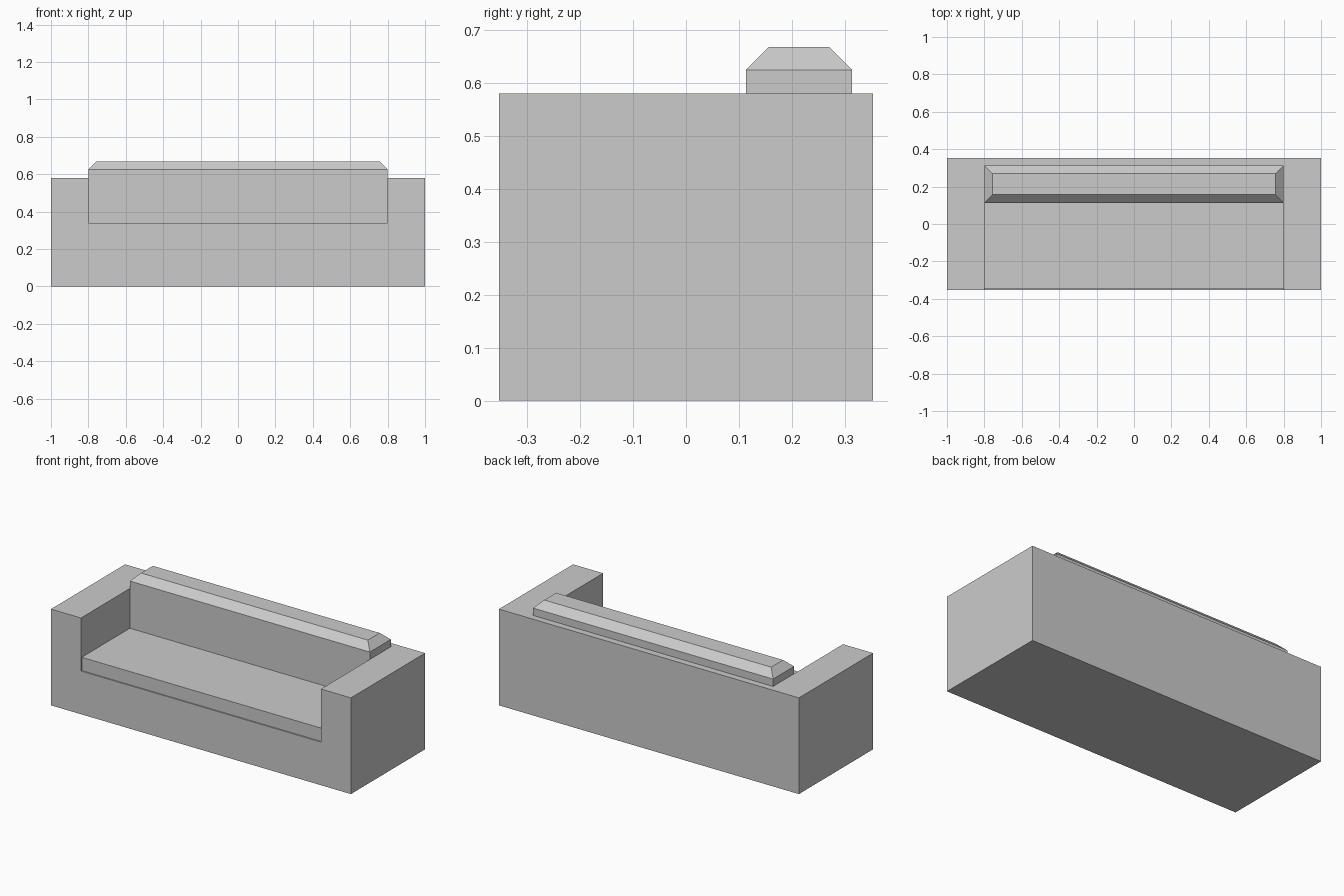
import bpy, bmesh

if "Cube" in bpy.data.objects:
    bpy.data.objects.remove(bpy.data.objects["Cube"])


def box(name, lo, hi, top_bevel=0.0):
    """Box between two corners, optionally with chamfered top edges."""
    bm = bmesh.new()
    bmesh.ops.create_cube(bm, size=1)
    for v in bm.verts:
        v.co = [lo[i] if v.co[i] < 0 else hi[i] for i in range(3)]
    if top_bevel:
        rim = [e for e in bm.edges if all(v.co.z > hi[2] - 1e-5 for v in e.verts)]
        bmesh.ops.bevel(bm, geom=rim, offset=top_bevel, segments=1,
                        affect='EDGES', profile=0.5)
    mesh = bpy.data.meshes.new(name)
    bm.to_mesh(mesh)
    bm.free()
    obj = bpy.data.objects.new(name, mesh)
    bpy.context.collection.objects.link(obj)
    return obj


INNER = 0.8      # half width between the arms
DEPTH = 0.353    # half depth of the frame

# Frame: base, arms and back wall in one block, hollowed out for the cushions
frame = box("sofa_frame", (-1, -DEPTH, 0), (1, DEPTH, 0.58))
cutter = box("seat_cutter", (-INNER, -0.6, 0.26), (INNER, 0.313, 0.9))
cutter.hide_render = True
cut = frame.modifiers.new("seat_recess", 'BOOLEAN')
cut.operation = 'DIFFERENCE'
cut.solver = 'EXACT'
cut.object = cutter
bpy.context.view_layer.objects.active = frame
bpy.ops.object.modifier_apply(modifier=cut.name)
bpy.data.objects.remove(cutter)

# Seat cushion, set slightly back from the front of the frame
box("seat_cushion", (-INNER, -0.345, 0.26), (INNER, 0.313, 0.34))

# Back cushion with chamfered top
box("back_cushion", (-INNER, 0.113, 0.34), (INNER, 0.313, 0.668), top_bevel=0.0435)
